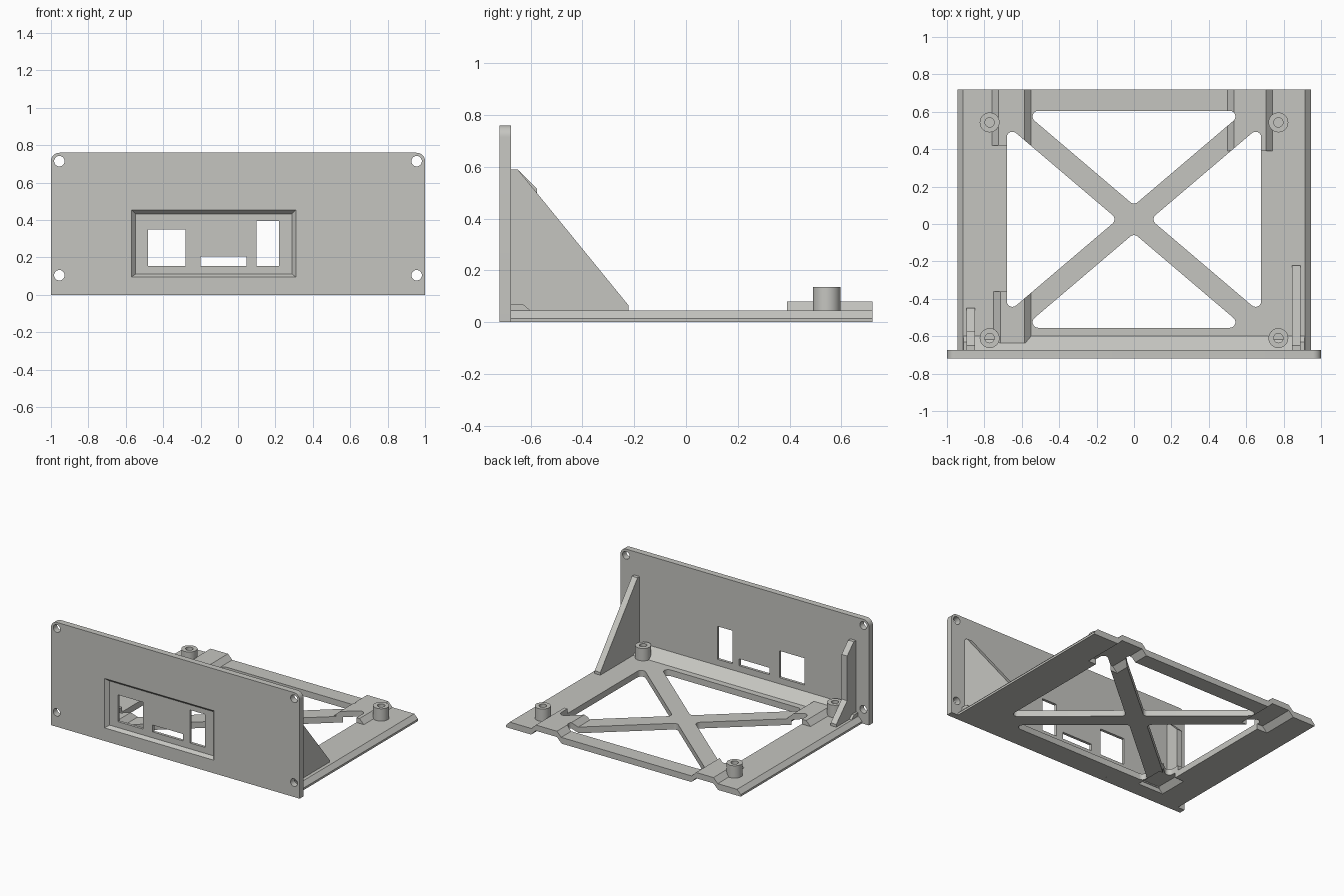
import bpy, bmesh, math
from mathutils import Vector

if "Cube" in bpy.data.objects:
    bpy.data.objects.remove(bpy.data.objects["Cube"])

grey = bpy.data.materials.new("warm grey plastic")
grey.diffuse_color = (0.56, 0.56, 0.53, 1)
grey.use_nodes = True
grey.node_tree.nodes["Principled BSDF"].inputs["Base Color"].default_value = grey.diffuse_color


def prism(name, pts, axis, a, b, pts2=None):
    """Extrude a 2D outline along an axis; pts2 gives a different far end."""
    def place(p, d):
        return {'x': (d, p[0], p[1]), 'y': (p[0], d, p[1]), 'z': (p[0], p[1], d)}[axis]
    bm = bmesh.new()
    lo = [bm.verts.new(place(p, a)) for p in pts]
    hi = [bm.verts.new(place(p, b)) for p in (pts2 or pts)]
    bm.faces.new(lo)
    bm.faces.new(hi)
    n = len(pts)
    for i in range(n):
        j = (i + 1) % n
        bm.faces.new((lo[i], lo[j], hi[j], hi[i]))
    bmesh.ops.recalc_face_normals(bm, faces=bm.faces)
    me = bpy.data.meshes.new(name)
    bm.to_mesh(me)
    bm.free()
    me.materials.append(grey)
    ob = bpy.data.objects.new(name, me)
    bpy.context.collection.objects.link(ob)
    return ob


def rect(x0, x1, y0, y1):
    return [(x0, y0), (x1, y0), (x1, y1), (x0, y1)]


def circle(x, y, r, n=32):
    return [(x + r * math.cos(2 * math.pi * i / n), y + r * math.sin(2 * math.pi * i / n)) for i in range(n)]


def rounded(pts, r, n=6):
    """Round every corner of a convex outline."""
    out = []
    for i, p in enumerate(pts):
        p = Vector(p)
        u = (Vector(pts[i - 1]) - p).normalized()
        v = (Vector(pts[(i + 1) % len(pts)]) - p).normalized()
        half = u.angle(v) / 2
        c = p + (u + v).normalized() * (r / math.sin(half))
        s = p + u * (r / math.tan(half)) - c
        e = p + v * (r / math.tan(half)) - c
        turn = s.angle_signed(e)
        for k in range(n + 1):
            t = -turn * k / n
            out.append((c.x + s.x * math.cos(t) - s.y * math.sin(t),
                        c.y + s.x * math.sin(t) + s.y * math.cos(t)))
    return out


def combine(ob, other, op):
    """Apply a boolean and discard the second object."""
    m = ob.modifiers.new("bool", 'BOOLEAN')
    m.operation, m.solver, m.object = op, 'EXACT', other
    bpy.context.view_layer.objects.active = ob
    bpy.ops.object.modifier_apply(modifier=m.name)
    bpy.data.objects.remove(other)


def cut(ob, *args):
    combine(ob, prism("cutter", *args), 'DIFFERENCE')


# Front panel with rounded top corners
corner = 0.045
top = [(sx * (1 - corner) + corner * math.cos(a), 0.76 - corner + corner * math.sin(a))
       for sx, start in ((1, 0), (-1, math.pi / 2))
       for a in [start + k * math.pi / 16 for k in range(9)]]
panel = prism("front_panel", [(-1, 0), (1, 0)] + top, 'y', -0.72, -0.675)

# Screw holes, bevelled recess and connector windows
for x in (-0.955, 0.955):
    for z in (0.105, 0.715):
        cut(panel, circle(x, z, 0.028), 'y', -0.8, -0.6)
cut(panel, rect(-0.57, 0.31, 0.095, 0.455), 'y', -0.7201, -0.695,
    rect(-0.547, 0.288, 0.112, 0.433))
for win in ((-0.48, -0.28, 0.155, 0.35), (-0.2, 0.045, 0.155, 0.205), (0.1, 0.22, 0.155, 0.395)):
    cut(panel, rect(*win), 'y', -0.8, -0.6)

# Base plate with sloping side edges
plate = prism("base_plate", [(-0.945, 0), (0.945, 0), (0.945, 0.015), (0.915, 0.045),
                             (-0.915, 0.045), (-0.945, 0.015)], 'y', -0.68, 0.72)

# Raised cable channels, hollow underneath
channels = [(0.50, 0.74, 0.39, 0.72), (-0.76, -0.55, 0.42, 0.72), (-0.75, -0.55, -0.635, -0.36)]


def hump(x0, x1, dz):
    return [(x0 - 0.025, 0.02 + dz), (x1 + 0.025, 0.02 + dz), (x1 - 0.035, 0.08 + dz), (x0 + 0.035, 0.08 + dz)]


for x0, x1, y0, y1 in channels:
    combine(plate, prism("hump", hump(x0, x1, 0), 'y', y0, y1), 'UNION')
for x0, x1, y0, y1 in channels:
    cut(plate, hump(x0, x1, -0.042), 'y', y0 + 0.03, 0.8 if y1 > 0.7 else y1 - 0.03)

# Four rounded triangular openings that leave the cross brace
cy, slope, gap = 0.025, 0.85, 0.075
for y, s in ((0.605, 1), (-0.555, -1)):
    apex = cy + s * gap
    w = abs(y - apex) / slope
    cut(plate, rounded([(0, apex), (w, y), (-w, y)], 0.03), 'z', -0.1, 0.2)
for s in (1, -1):
    ax = gap / slope
    h = (0.68 - ax) * slope
    cut(plate, rounded([(s * ax, cy), (s * 0.68, cy + h), (s * 0.68, cy - h)], 0.03), 'z', -0.1, 0.2)

# Sloped strip joining panel and plate, with low ends
prism("joint_strip", [(-0.68, 0.03), (-0.6, 0.03), (-0.6, 0.045), (-0.675, 0.11), (-0.68, 0.11)],
      'x', -0.86, 0.86)
for s in (1, -1):
    prism("joint_strip_end", [(-0.68, 0.03), (-0.6, 0.03), (-0.6, 0.045), (-0.63, 0.07), (-0.68, 0.07)],
          'x', s * 0.85, s * 0.912)

# Panel braces: a long triangle on the right, a short stepped one on the left
prism("right_brace", [(-0.68, 0.03), (-0.222, 0.03), (-0.222, 0.065), (-0.65, 0.59), (-0.68, 0.59)],
      'x', 0.845, 0.89)
prism("left_brace", [(-0.68, 0.03), (-0.45, 0.03), (-0.45, 0.065), (-0.575, 0.19), (-0.575, 0.515),
                     (-0.65, 0.59), (-0.68, 0.59)], 'x', -0.895, -0.85)

# Standoffs with blind screw holes
for x in (-0.772, 0.772):
    for y in (-0.61, 0.543):
        post = prism("standoff", circle(x, y, 0.053), 'z', 0.042, 0.135)
        cut(post, circle(x, y, 0.025), 'z', 0.06, 0.2)

# Smooth the round parts, keep hard edges
for ob in bpy.context.scene.objects:
    bpy.ops.object.select_all(action='DESELECT')
    ob.select_set(True)
    bpy.context.view_layer.objects.active = ob
    bpy.ops.object.shade_smooth_by_angle(angle=math.radians(30))
